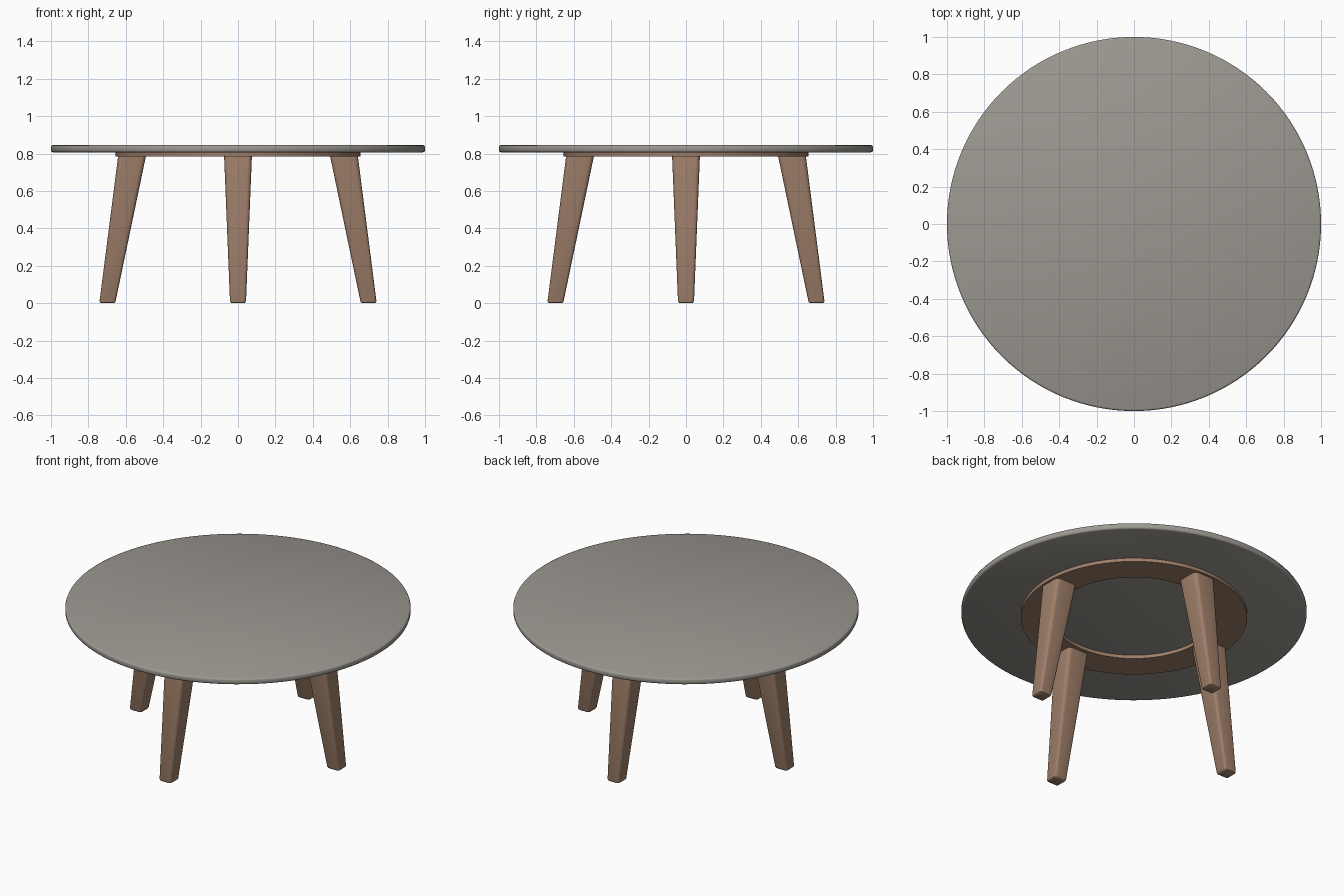
import bpy, bmesh, math

if "Cube" in bpy.data.objects:
    bpy.data.objects.remove(bpy.data.objects["Cube"])


def material(name, rgb):
    m = bpy.data.materials.new(name)
    m.diffuse_color = (*rgb, 1)
    m.use_nodes = True
    m.node_tree.nodes["Principled BSDF"].inputs["Base Color"].default_value = m.diffuse_color
    return m


stone = material("warm grey", (0.335, 0.315, 0.285))
wood = material("brown wood", (0.345, 0.212, 0.142))


def finish(name, bm, mat, angle):
    bmesh.ops.recalc_face_normals(bm, faces=bm.faces[:])
    me = bpy.data.meshes.new(name)
    bm.to_mesh(me)
    bm.free()
    me.materials.append(mat)
    ob = bpy.data.objects.new(name, me)
    bpy.context.collection.objects.link(ob)
    bpy.ops.object.select_all(action='DESELECT')
    ob.select_set(True)
    bpy.context.view_layer.objects.active = ob
    bpy.ops.object.shade_smooth_by_angle(angle=math.radians(angle))
    return ob


def loft(bm, loops, closed=False):
    """Skin a list of vertex loops; cap the ends or join them in a ring."""
    rings = [[bm.verts.new(p) for p in loop] for loop in loops]
    pairs = list(zip(rings, rings[1:]))
    if closed:
        pairs.append((rings[-1], rings[0]))
    for a, b in pairs:
        n = len(a)
        for i in range(n):
            j = (i + 1) % n
            bm.faces.new((a[i], a[j], b[j], b[i]))
    if not closed:
        bm.faces.new(rings[0])
        bm.faces.new(rings[-1])


def circle(r, z, n=128):
    return [(r * math.cos(2 * math.pi * i / n), r * math.sin(2 * math.pi * i / n), z)
            for i in range(n)]


def rounded_square(cx, half, z, round_ratio=0.32, seg=4):
    r = half * round_ratio
    pts = []
    for q, (sx, sy) in enumerate(((1, 1), (-1, 1), (-1, -1), (1, -1))):
        for k in range(seg + 1):
            a = math.pi / 2 * (q + k / seg)
            pts.append((cx + sx * (half - r) + r * math.cos(a),
                        sy * (half - r) + r * math.sin(a), z))
    return pts


# round table top with softened rim
bm = bmesh.new()
loft(bm, [circle(r, z) for r, z in
          ((0.990, 0.807), (0.997, 0.810), (1.0, 0.817),
           (1.0, 0.835), (0.997, 0.842), (0.990, 0.845))])
finish("table_top", bm, stone, 50)

# flat support ring under the top
bm = bmesh.new()
loft(bm, [circle(r, z) for r, z in
          ((0.47, 0.785), (0.655, 0.785), (0.655, 0.809), (0.47, 0.809))], closed=True)
finish("support_ring", bm, wood, 30)

# four splayed, tapered legs
for k, side in enumerate(("right", "back", "left", "front")):
    bm = bmesh.new()
    loft(bm, [rounded_square(cx, half, z) for cx, half, z in
              ((0.699, 0.034, 0.0), (0.698, 0.040, 0.004),
               (0.697, 0.043, 0.012), (0.566, 0.0745, 0.79))])
    leg = finish(side + "_leg", bm, wood, 35)
    leg.rotation_euler.z = k * math.pi / 2
